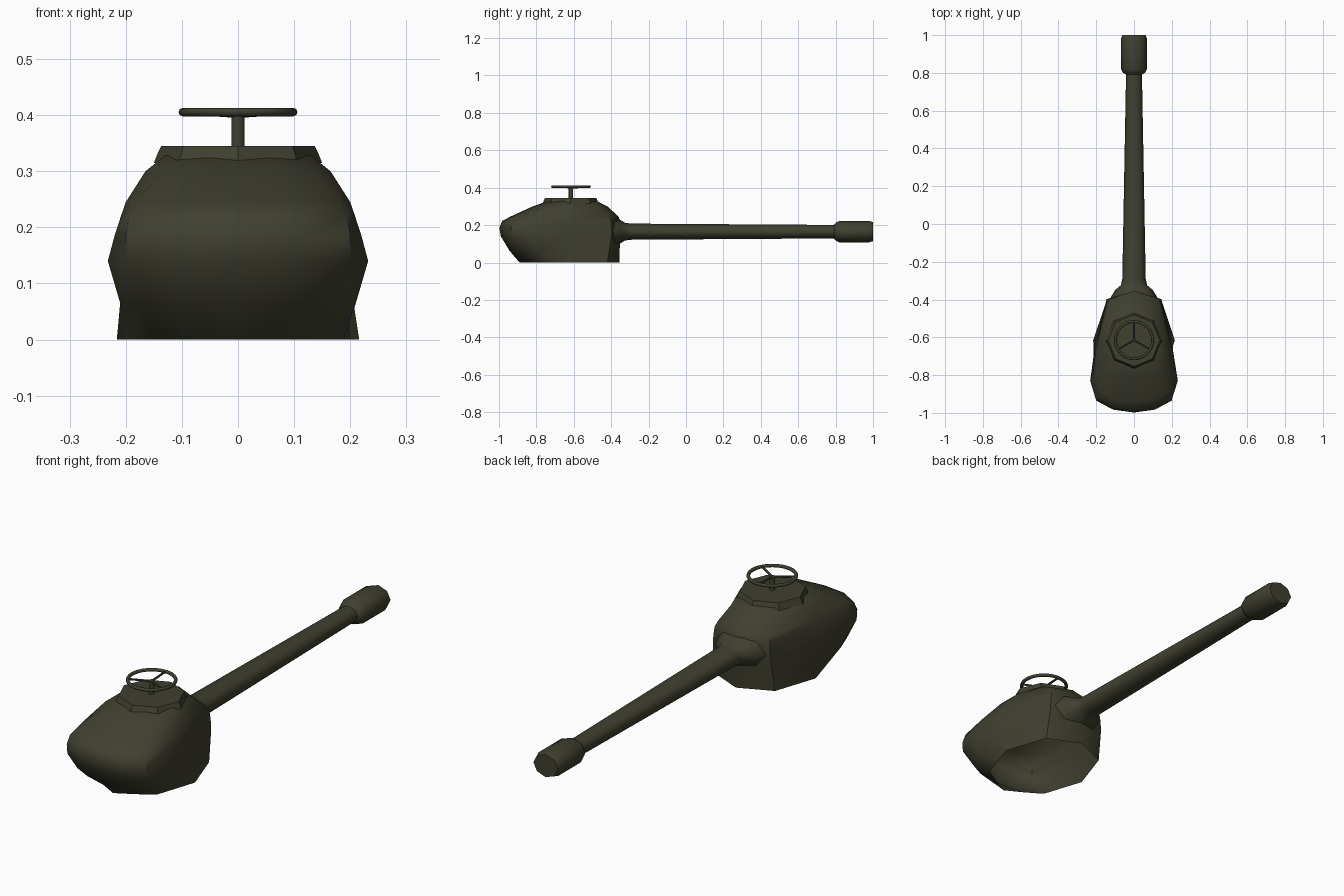
import bpy, bmesh, math
from mathutils import Vector

if "Cube" in bpy.data.objects:
    bpy.data.objects.remove(bpy.data.objects["Cube"])

olive = bpy.data.materials.new("dark_olive")
olive.diffuse_color = (0.05, 0.05, 0.03, 1)
olive.use_nodes = True
olive.node_tree.nodes["Principled BSDF"].inputs["Base Color"].default_value = olive.diffuse_color


def make(name, rings, cap_start, cap_end, angle):
    """Bridge equal-length closed rings of points into a skin."""
    bm = bmesh.new()
    loops = [[bm.verts.new(p) for p in r] for r in rings]
    n = len(rings[0])
    for a, b in zip(loops, loops[1:]):
        for i in range(n):
            j = (i + 1) % n
            bm.faces.new((a[i], a[j], b[j], b[i]))
    if cap_start:
        bm.faces.new(loops[0][::-1])
    if cap_end:
        bm.faces.new(loops[-1])
    bmesh.ops.recalc_face_normals(bm, faces=bm.faces)
    me = bpy.data.meshes.new(name)
    bm.to_mesh(me)
    bm.free()
    ob = bpy.data.objects.new(name, me)
    bpy.context.collection.objects.link(ob)
    finish(ob, name, angle)
    return ob


def finish(ob, name, angle):
    ob.name = name
    if not ob.data.materials:
        ob.data.materials.append(olive)
    bpy.ops.object.select_all(action='DESELECT')
    ob.select_set(True)
    bpy.context.view_layer.objects.active = ob
    bpy.ops.object.shade_smooth_by_angle(angle=math.radians(angle))


def mirrored(z, half):
    """Half outline from rear centre to barrel side, mirrored over x."""
    pts = half + [(-x, y) for x, y in half[-2:0:-1]]
    return [(x, y, z) for x, y in pts]


# Turret shell, open underneath
make("turret_shell", [
    mirrored(0.0, [(0, -.89), (.08, -.847), (.155, -.80), (.188, -.70), (.216, -.615), (.15, -.42), (0, -.355)]),
    mirrored(.065, [(0, -.945), (.10, -.93), (.178, -.89), (.21, -.80), (.206, -.64), (.148, -.41), (0, -.355)]),
    mirrored(.14, [(0, -.99), (.11, -.975), (.20, -.93), (.232, -.83), (.205, -.66), (.145, -.398), (0, -.35)]),
    mirrored(.185, [(0, -.998), (.11, -.983), (.20, -.935), (.22, -.83), (.203, -.66), (.142, -.398), (0, -.35)]),
    mirrored(.222, [(0, -.983), (.108, -.97), (.194, -.92), (.208, -.82), (.197, -.65), (.137, -.40), (0, -.352)]),
    mirrored(.245, [(0, -.94), (.10, -.93), (.182, -.89), (.20, -.80), (.19, -.64), (.13, -.415), (0, -.36)]),
    mirrored(.30, [(0, -.82), (.08, -.81), (.135, -.775), (.165, -.71), (.163, -.62), (.105, -.47), (0, -.42)]),
    mirrored(.328, [(0, -.74), (.05, -.73), (.09, -.705), (.13, -.66), (.13, -.60), (.09, -.515), (0, -.475)]),
], False, True, 45)

# Hatch ring on the roof, eight sided
cy = -.617


def octagon(r, z):
    return [(r * math.cos(k * math.pi / 4), cy + r * math.sin(k * math.pi / 4), z) for k in range(8)]


make("hatch_ring", [octagon(.15, .315), octagon(.142, .335), octagon(.137, .345)], False, True, 40)


# Barrel parts: flattened rings along y
def tube(name, profile, angle, sides=8):
    rings = []
    for y, rx, rz in profile:
        rings.append([(rx * math.cos(2 * math.pi * k / sides), y,
                       .165 + rz * math.sin(2 * math.pi * k / sides)) for k in range(sides)])
    return make(name, rings, False, True, angle)


tube("barrel", [(-.40, .13, .085), (-.35, .10, .062), (-.325, .07, .047), (-.29, .062, .043),
                (.80, .042, .036)], 60)
tube("muzzle_brake", [(.79, .04, .036), (.802, .06, .049), (.82, .069, .057),
                      (.98, .069, .057), (1.0, .061, .051)], 60)


# Handwheel on a post
def rod(name, a, b, r, sides):
    a, b = Vector(a), Vector(b)
    bpy.ops.mesh.primitive_cylinder_add(vertices=sides, radius=r, depth=(b - a).length, location=(a + b) / 2)
    ob = bpy.context.object
    ob.rotation_euler = (b - a).to_track_quat('Z', 'Y').to_euler()
    finish(ob, name, 50)


rod("wheel_post", (0, -.615, .34), (0, -.615, .403), .012, 12)
bpy.ops.mesh.primitive_torus_add(location=(0, -.615, .4055), major_radius=.0985, minor_radius=.0075,
                                 major_segments=32, minor_segments=8)
finish(bpy.context.object, "wheel_rim", 60)
for k in range(3):
    t = math.radians(90 + 120 * k)
    rod(f"wheel_spoke_{k + 1}", (0, -.615, .4),
        (.098 * math.cos(t), -.615 + .098 * math.sin(t), .4055), .005, 6)
